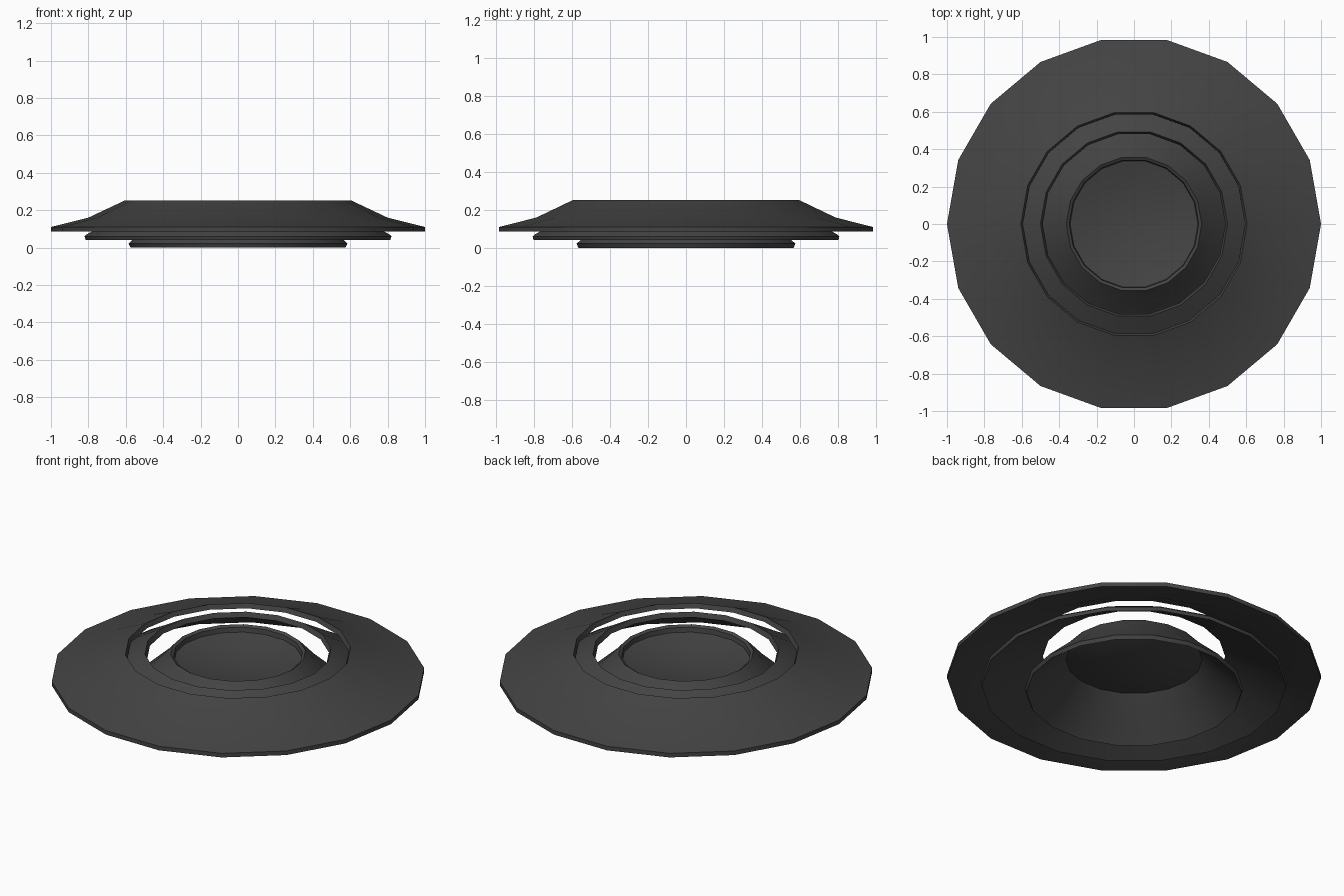
import bpy, bmesh, math

if "Cube" in bpy.data.objects:
    bpy.data.objects.remove(bpy.data.objects["Cube"])

SIDES = 18

grey = bpy.data.materials.new("dark grey")
grey.diffuse_color = (0.057, 0.057, 0.057, 1)
grey.use_nodes = True
grey.node_tree.nodes["Principled BSDF"].inputs["Base Color"].default_value = grey.diffuse_color


def lathe(name, profile, closed=True):
    """Revolve an (r, z) profile about z; r = 0 ends collapse to a point."""
    bm = bmesh.new()
    rings = []
    for r, z in profile:
        if r == 0:
            rings.append([bm.verts.new((0, 0, z))] * SIDES)
        else:
            rings.append([bm.verts.new((r * math.cos(2 * math.pi * i / SIDES),
                                        r * math.sin(2 * math.pi * i / SIDES), z))
                          for i in range(SIDES)])
    pairs = list(zip(rings, rings[1:]))
    if closed:
        pairs.append((rings[-1], rings[0]))
    for a, b in pairs:
        for i in range(SIDES):
            j = (i + 1) % SIDES
            quad = list(dict.fromkeys((a[i], a[j], b[j], b[i])))
            if len(quad) > 2:
                bm.faces.new(quad)
    bmesh.ops.recalc_face_normals(bm, faces=bm.faces[:])
    mesh = bpy.data.meshes.new(name)
    bm.to_mesh(mesh)
    bm.free()
    mesh.materials.append(grey)
    obj = bpy.data.objects.new(name, mesh)
    bpy.context.collection.objects.link(obj)
    bpy.ops.object.select_all(action='DESELECT')
    obj.select_set(True)
    bpy.context.view_layer.objects.active = obj
    bpy.ops.object.shade_smooth_by_angle(angle=math.radians(30))
    return obj


# wide outer flange, open in the middle
lathe("outer_ring", [(1.0, 0.086), (1.0, 0.11), (0.8, 0.16), (0.605, 0.252),
                     (0.594, 0.226), (0.79, 0.136)])

# middle cone, open in the middle
lathe("middle_ring", [(0.815, 0.041), (0.82, 0.06), (0.81, 0.07), (0.66, 0.155),
                      (0.5, 0.25), (0.488, 0.222), (0.65, 0.131)])

# inner cone with a bevelled lip, closed by a sunken shallow dish
lathe("inner_cone_and_dish", [(0, 0.155), (0.12, 0.161), (0.24, 0.177), (0.342, 0.203),
                              (0.346, 0.23), (0.362, 0.24), (0.45, 0.145), (0.565, 0.04),
                              (0.585, 0.022), (0.575, 0.0), (0.55, 0.025),
                              (0.435, 0.13), (0.365, 0.203), (0.24, 0.167),
                              (0.12, 0.149), (0, 0.143)], closed=False)
